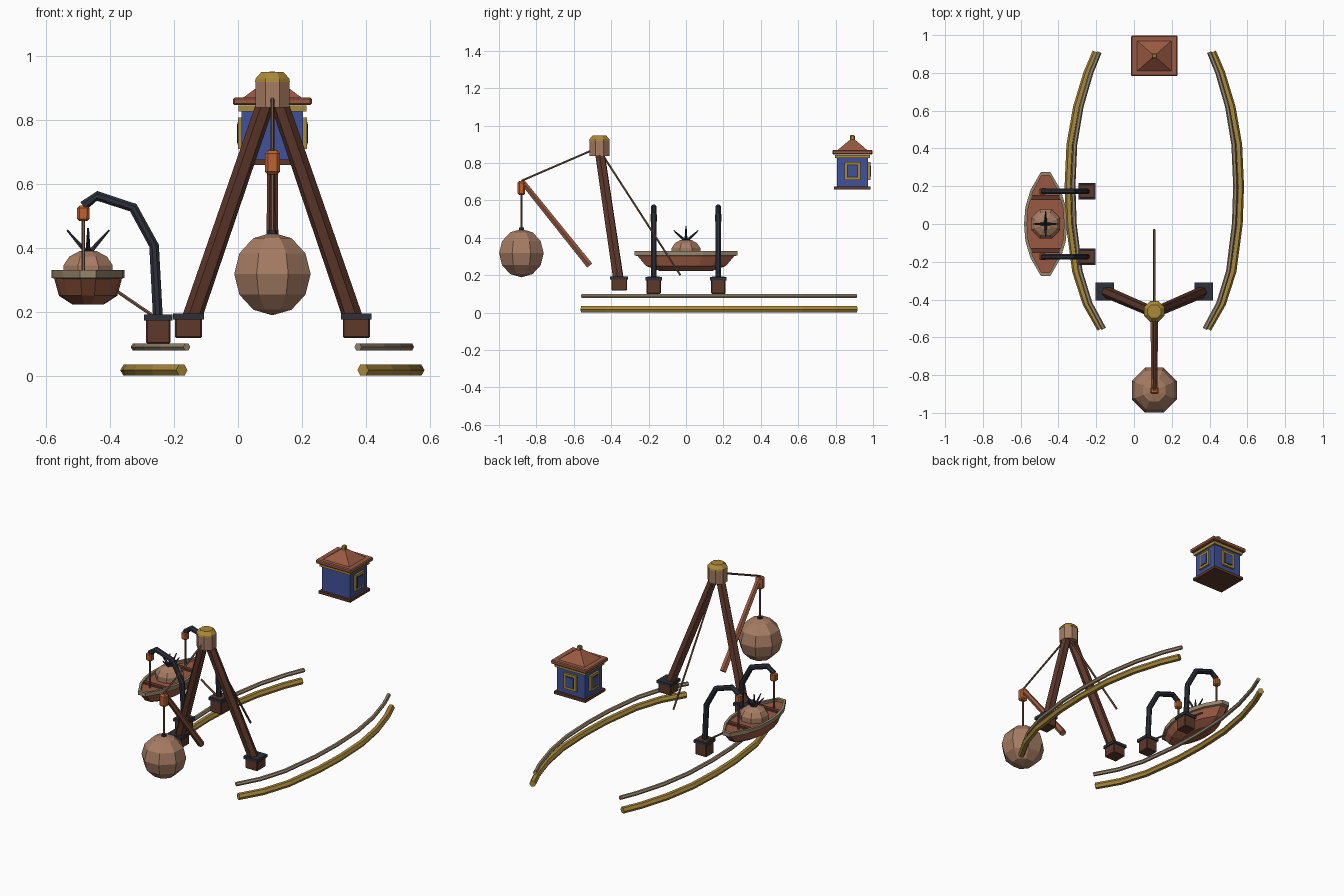
import bpy, bmesh, math
from mathutils import Vector

cube = bpy.data.objects.get("Cube")
if cube:
    bpy.data.objects.remove(cube)


def material(name, hex_code):
    channels = [int(hex_code[i:i + 2], 16) / 255 for i in (0, 2, 4)]
    colour = [c / 12.92 if c < 0.04 else ((c + 0.055) / 1.055) ** 2.4 for c in channels] + [1]
    m = bpy.data.materials.new(name)
    m.use_nodes = True
    m.diffuse_color = colour
    m.node_tree.nodes["Principled BSDF"].inputs["Base Color"].default_value = colour
    return m


DARK_WOOD = material("dark_wood", "5E382B")
RED_WOOD = material("red_wood", "9A5A42")
TAN = material("pale_wood", "A67C63")
GREY_WOOD = material("weathered_wood", "96856C")
ROPE = material("rope", "7A5E4A")
GOLD = material("gold", "AA8A3A")
IRON = material("dark_iron", "2E313B")
BLUE = material("blue_paint", "40529A")
ORANGE = material("copper", "BC6232")

CX = 0.1075          # centreline of the rails and mast
BOAT_X = -0.468
DAVIT_Y = 0.173


def finish(name, bm, mat):
    bmesh.ops.recalc_face_normals(bm, faces=bm.faces)
    mesh = bpy.data.meshes.new(name)
    bm.to_mesh(mesh)
    bm.free()
    mesh.materials.append(mat)
    ob = bpy.data.objects.new(name, mesh)
    bpy.context.collection.objects.link(ob)
    return ob


def loft(name, rings, mat):
    """Skin a stack of equal rings and cap both ends."""
    bm = bmesh.new()
    rows = [[bm.verts.new(p) for p in ring] for ring in rings]
    n = len(rows[0])
    for a, b in zip(rows, rows[1:]):
        for i in range(n):
            j = (i + 1) % n
            bm.faces.new((a[i], a[j], b[j], b[i]))
    bm.faces.new(rows[0])
    bm.faces.new(rows[-1])
    return finish(name, bm, mat)


def tube(name, path, radii, mat, sides=6, up=(0, 0, 1), phase=0.0):
    """Sweep a polygon along a path; radii is one number or one per point."""
    pts = [Vector(p) for p in path]
    if not isinstance(radii, (list, tuple)):
        radii = [radii] * len(pts)
    rings = []
    for i, p in enumerate(pts):
        t = (pts[min(i + 1, len(pts) - 1)] - pts[max(i - 1, 0)]).normalized()
        side = t.cross(Vector(up)).normalized()
        normal = side.cross(t)
        angles = [phase + math.tau * k / sides for k in range(sides)]
        rings.append([p + radii[i] * (side * math.cos(a) + normal * math.sin(a)) for a in angles])
    return loft(name, rings, mat)


def box(name, centre, size, mat, bevel=0.0):
    bm = bmesh.new()
    bmesh.ops.create_cube(bm, size=1)
    for v in bm.verts:
        v.co = Vector([v.co[i] * size[i] + centre[i] for i in range(3)])
    if bevel:
        bmesh.ops.bevel(bm, geom=bm.edges[:], offset=bevel, segments=1, affect='EDGES')
    return finish(name, bm, mat)


def footing(name, x, y, z0, z1, width, mat_top):
    """Wooden block with an iron band round its top."""
    box(name + "_block", (x, y, (z0 + z1) / 2), (width, width, z1 - z0), DARK_WOOD, 0.004)
    box(name + "_band", (x, y, z1 - 0.01 + mat_top), (width + 0.012, width + 0.012, 0.018), IRON)


# Curved side rails
rail = [(-0.555, 0.283), (-0.42, 0.36), (-0.25, 0.415), (0, 0.448), (0.2, 0.455),
        (0.42, 0.445), (0.62, 0.41), (0.8, 0.355), (0.91, 0.308)]
for side, label in ((1, "left"), (-1, "right")):
    tube(label + "_lower_rail", [(CX + side * w, y, 0.0175) for y, w in rail], 0.02, GOLD)
    tube(label + "_upper_rail", [(CX + side * w * 0.945, y, 0.09) for y, w in rail], 0.0125, GREY_WOOD)

# Two-legged hoist
HY = -0.463
for side, label in ((1, "left"), (-1, "right")):
    footing(label + "_leg_foot", CX + side * 0.262, -0.357, 0.118, 0.19, 0.084, 0.005)
    tube(label + "_leg", [(CX + side * 0.262, -0.357, 0.15), (CX + side * 0.015, HY, 0.87)],
         [0.031, 0.028], DARK_WOOD)
eighth = math.pi / 8
tube("mast_head", [(CX, HY, 0.837), (CX, HY, 0.92)], 0.057, TAN, 8, (0, 1, 0), eighth)
tube("mast_cap", [(CX, HY, 0.918), (CX, HY, 0.928), (CX, HY, 0.948)],
     [0.059, 0.057, 0.038], GOLD, 8, (0, 1, 0), eighth)
tube("back_stay", [(CX, HY, 0.87), (CX, -0.03, 0.2)], 0.006, ROPE)

# Boom with its hanging ball
BY = -0.88
tube("boom", [(CX, BY + 0.005, 0.7), (CX, -0.515, 0.252)], [0.016, 0.02], RED_WOOD)
tube("topping_rope", [(CX, HY, 0.885), (CX, BY, 0.705)], 0.006, ROPE)
box("boom_pulley", (CX, BY, 0.666), (0.047, 0.04, 0.075), ORANGE, 0.009)
tube("ball_rope", [(CX, BY, 0.64), (CX, BY, 0.44)], 0.006, ROPE, up=(0, 1, 0))
tube("ball_ring", [(CX, BY, 0.438), (CX, BY, 0.454)], 0.016, IRON, up=(0, 1, 0))
bm = bmesh.new()
bmesh.ops.create_uvsphere(bm, u_segments=8, v_segments=6, radius=0.129)
ball = finish("hanging_ball", bm, TAN)
ball.location = (CX, BY, 0.318)
ball.rotation_euler.z = eighth

# Davits holding the boat
arm = [(-0.25, 0.18), (-0.262, 0.406), (-0.327, 0.525), (-0.44, 0.562), (-0.483, 0.53)]
for y, label in ((DAVIT_Y, "rear"), (-DAVIT_Y, "front")):
    footing(label + "_davit_base", -0.249, y, 0.1, 0.192, 0.076, 0)
    tube(label + "_davit_arm", [(x, y, z) for x, z in arm], 0.0165, IRON, 8, (0, 1, 0), eighth)
    box(label + "_davit_pulley", (-0.483, y, 0.507), (0.038, 0.036, 0.048), ORANGE, 0.007)
    tube(label + "_fall_rope", [(-0.483, y, 0.49), (-0.483, y, 0.31)], 0.006, ROPE, up=(0, 1, 0))
    tube(label + "_gripe", [(-0.262, y, 0.185), (-0.375, y, 0.262)], 0.006, ROPE)

# Boat hull, rim and deck
quarter = [(0.025, 0.275), (0.08, 0.18), (0.107, 0.09)]
half = quarter + [(0.114, 0)] + [(x, -y) for x, y in reversed(quarter)]
outline = half + [(-x, y) for x, y in reversed(half)]


def boat_ring(sx, sy, z):
    return [(BOAT_X + x * sx, y * sy, z) for x, y in outline]


loft("boat_hull", [boat_ring(*r) for r in
                   ((0.42, 0.5, 0.222), (0.8, 0.78, 0.25), (0.92, 0.93, 0.3), (0.93, 0.94, 0.314))], RED_WOOD)
rim_profile = [(0.88, 0.93, 0.302), (1, 1, 0.306), (1, 1, 0.33), (0.86, 0.93, 0.33)]
loops = [boat_ring(*r) for r in rim_profile]
bm = bmesh.new()
rows = [[bm.verts.new(p) for p in loop] for loop in loops]
for a, b in zip(rows, rows[1:] + rows[:1]):
    for i in range(len(outline)):
        j = (i + 1) % len(outline)
        bm.faces.new((a[i], a[j], b[j], b[i]))
finish("boat_rim", bm, GREY_WOOD)
for y, label in ((0.14, "rear"), (-0.14, "front")):
    box(label + "_thwart", (BOAT_X, y, 0.318), (0.165, 0.025, 0.014), DARK_WOOD)

# Domed cargo with iron spikes
tube("boat_dome", [(BOAT_X, 0, z) for z in (0.31, 0.345, 0.372, 0.389)],
     [0.083, 0.083, 0.064, 0.03], TAN, 8, (0, 1, 0), eighth)
for i, (dx, dy, z) in enumerate([(1, 0, 0.455), (-1, 0, 0.455), (0, 1, 0.44), (0, -1, 0.44), (0, 0, 0.462)]):
    tube("spike_%d" % (i + 1), [(BOAT_X, 0, 0.38), (BOAT_X + dx * 0.066, dy * 0.066, z)],
         [0.009, 0.003], IRON, 6, (0.6, 0.8, 0))

# Cabin at the back
KY = 0.89
box("cabin_base", (CX, KY, 0.667), (0.216, 0.195, 0.017), DARK_WOOD)
box("cabin_walls", (CX, KY, 0.755), (0.192, 0.168, 0.165), BLUE)
box("cabin_trim", (CX, KY, 0.835), (0.212, 0.188, 0.018), GOLD)
box("cabin_eaves", (CX, KY, 0.857), (0.246, 0.215, 0.024), RED_WOOD, 0.005)
loft("cabin_roof", [[(CX + sx * w, KY + sy * w * 0.88, z) for sx, sy in ((1, 1), (-1, 1), (-1, -1), (1, -1))]
                    for w, z in ((0.092, 0.868), (0.012, 0.927))], RED_WOOD)
box("roof_finial", (CX, KY, 0.932), (0.026, 0.026, 0.036), GOLD, 0.005)

# Framed windows on three walls
for label, dx, dy in (("left", 1, 0), ("right", -1, 0), ("back", 0, 1)):
    wx, wy = CX + dx * 0.099, KY + dy * 0.087

    def plate(part, width, height, depth, mat):
        size = (depth if dx else width, depth if dy else width, height)
        box(label + part, (wx, wy, 0.757), size, mat)

    plate("_window_frame", 0.086, 0.098, 0.018, GOLD)
    plate("_window_gap", 0.06, 0.07, 0.021, IRON)
    plate("_window_pane", 0.05, 0.06, 0.024, BLUE)
